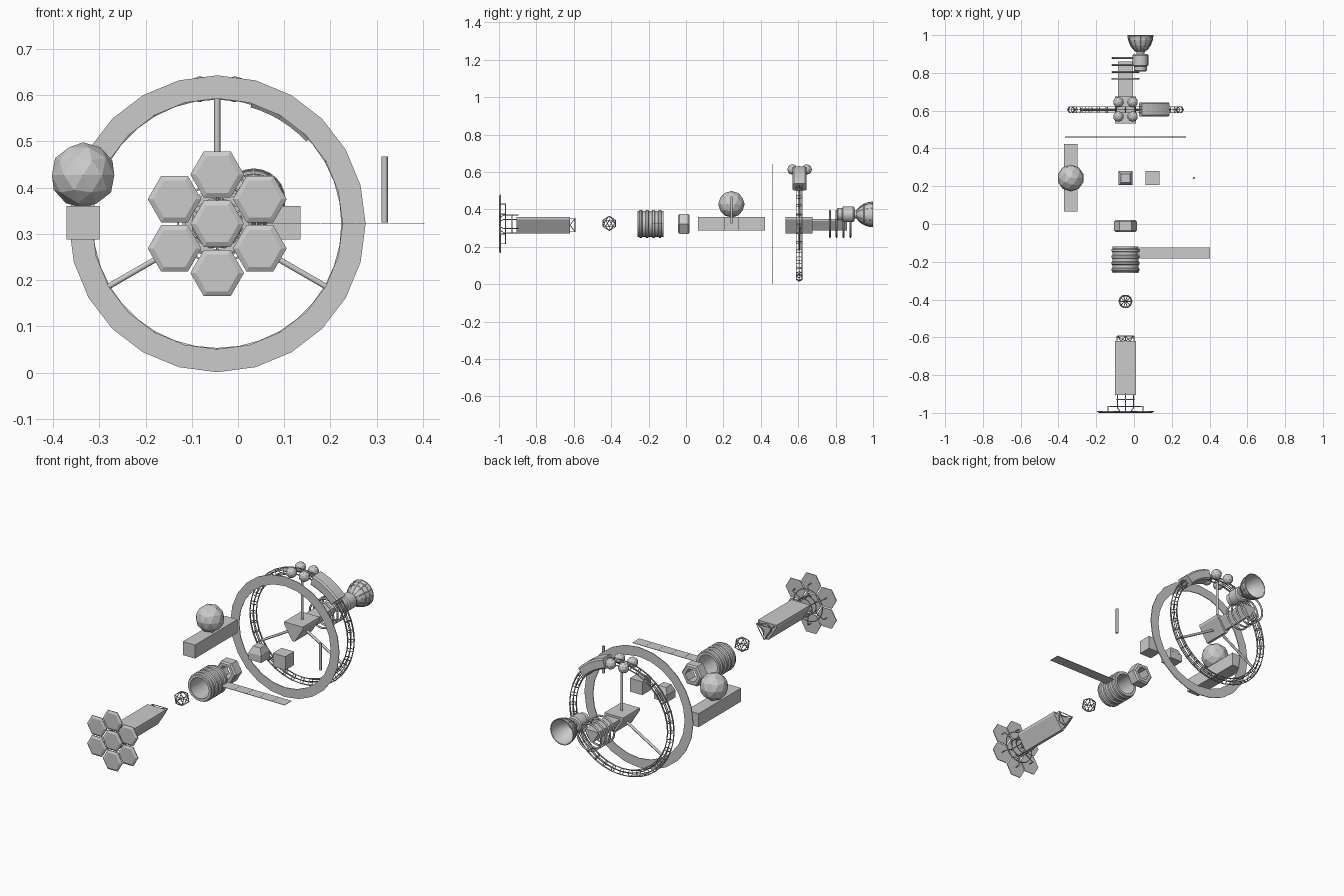
import bpy, bmesh, math
from mathutils import Vector, Matrix

if "Cube" in bpy.data.objects:
    bpy.data.objects.remove(bpy.data.objects["Cube"])
CX, CZ = -0.045, 0.322
TAU = math.tau


def add(name, bm, smooth=False):
    bmesh.ops.recalc_face_normals(bm, faces=bm.faces)
    me = bpy.data.meshes.new(name)
    bm.to_mesh(me)
    bm.free()
    ob = bpy.data.objects.new(name, me)
    bpy.context.collection.objects.link(ob)
    if smooth:
        bpy.ops.object.select_all(action='DESELECT')
        ob.select_set(True)
        bpy.context.view_layer.objects.active = ob
        bpy.ops.object.shade_smooth_by_angle(angle=math.radians(35))
    return ob


def box(name, x0, x1, y0, y1, z0, z1):
    bm = bmesh.new()
    bmesh.ops.create_cube(bm, size=1)
    bmesh.ops.scale(bm, vec=(x1 - x0, y1 - y0, z1 - z0), verts=bm.verts)
    bmesh.ops.translate(bm, vec=((x0 + x1) / 2, (y0 + y1) / 2, (z0 + z1) / 2), verts=bm.verts)
    return add(name, bm)


def lathe(name, prof, n, cx=CX, cz=CZ, closed=True, cap=False, off=0.0, smooth=False):
    """Turn a (radius, y) profile about an axis along y."""
    bm = bmesh.new()
    rows = [[bm.verts.new((cx + r * math.cos(off + TAU * k / n), y, cz + r * math.sin(off + TAU * k / n)))
             for k in range(n)] for r, y in prof]
    pairs = list(zip(rows, rows[1:])) + ([(rows[-1], rows[0])] if closed else [])
    for a, b in pairs:
        for k in range(n):
            j = (k + 1) % n
            bm.faces.new((a[k], a[j], b[j], b[k]))
    if cap:
        bm.faces.new(rows[0])
        bm.faces.new(rows[-1])
    return add(name, bm, smooth)


def rods(name, paths, r, cyclic=False):
    cu = bpy.data.curves.new(name, 'CURVE')
    cu.dimensions = '3D'
    cu.bevel_depth, cu.bevel_resolution, cu.use_fill_caps = r, 1, True
    for path in paths:
        sp = cu.splines.new('POLY')
        sp.points.add(len(path) - 1)
        for p, c in zip(sp.points, path):
            p.co = (*c, 1)
        sp.use_cyclic_u = cyclic
    ob = bpy.data.objects.new(name, cu)
    bpy.context.collection.objects.link(ob)
    bpy.ops.object.select_all(action='DESELECT')
    ob.select_set(True)
    bpy.context.view_layer.objects.active = ob
    bpy.ops.object.convert(target='MESH')
    return ob


def pol(r, a, y):
    return (CX + r * math.cos(a), y, CZ + r * math.sin(a))


def hoop(r, y, n=24):
    return [pol(r, TAU * k / n, y) for k in range(n)]


TRI = [(-.055, .038), (.055, .038), (.055, .024), (.007, -.052), (-.007, -.052), (-.055, .024)]


def prism(name, y0, y1, s=1.0):
    bm = bmesh.new()
    a, b = [[bm.verts.new((CX + x * s, y, CZ + z * s)) for x, z in TRI] for y in (y0, y1)]
    bm.faces.new(a)
    bm.faces.new(b)
    for k in range(6):
        j = (k + 1) % 6
        bm.faces.new((a[k], a[j], b[j], b[k]))
    return add(name, bm)


def sphere(name, r, loc, sub=2):
    bm = bmesh.new()
    bmesh.ops.create_icosphere(bm, subdivisions=sub, radius=r, matrix=Matrix.Translation(loc))
    return add(name, bm)


# front cluster of seven hexagonal plates
up = [math.pi / 6 + TAU * k / 6 for k in range(6)]
for i, c in enumerate([(CX, 0, CZ)] + [pol(.1065, a, 0) for a in up]):
    lathe(f"hex_plate_{i}", [(.058, -.99), (.058, -.994), (.046, -1.0)], 6, c[0], c[2], closed=False, cap=True)

# mounting frame behind the plates
rods("plate_arms", [[pol(.048, a, -.965), pol(.1065, a, -.965), pol(.1065, a, -.99)] for a in up], .0025)
rods("plate_cage", [[pol(.048, a, -.895), pol(.048, a, -.975), pol(.035, a, -.99)] for a in up], .0025)
rods("plate_hoops", [hoop(.048, -.965), hoop(.048, -.93), hoop(.085, -.965)], .0025, True)

# front triangular truss hull and open truss tip
prism("front_hull", -.905, -.62)
tri0 = [(CX + x, CZ + z) for x, z in ((-.045, .03), (.045, .03), (0, -.042))]
tip = []
for k in range(3):
    p, q = tri0[k], tri0[(k + 1) % 3]
    A, B, C, D = [Vector((v[0], y, v[1])) for v in (p, q) for y in (-.62, -.593)]
    M = (A + C) / 2
    tip += [[A, B], [B, D], [B, M], [M, D]]
rods("truss_tip", tip, .002)

# wire icosahedron node
bm = bmesh.new()
bmesh.ops.create_icosphere(bm, subdivisions=1, radius=.039, matrix=Matrix.Translation((CX, -.41, CZ + .003)))
edges = [[v.co.copy() for v in e.verts] for e in bm.edges]
bm.free()
rods("wire_node", edges, .002)

# ribbed open tube with a segmented panel wing
prof = [(.055, -.26), (.069, -.26)]
for k in range(4):
    y = -.242 + k * .034
    prof += [(.069, y - .009), (.075, y - .005), (.075, y + .005), (.069, y + .009)]
prof += [(.069, -.12), (.055, -.12)]
lathe("ribbed_tube", prof, 24, smooth=True)
for k in range(5):
    x = .028 + k * .0752
    box(f"wing_panel_{k}", x, x + .0745, -.183, -.124, CZ - .001, CZ + .001)

# hexagonal collar
lathe("hex_collar", [(.036, -.042), (.053, -.042), (.061, -.034), (.061, .012), (.053, .02), (.036, .02)], 6)

# window block: square base with tapered top
box("window_base", -.083, -.008, .207, .28, .288, .325)
bm = bmesh.new()
bmesh.ops.create_cone(bm, cap_ends=True, segments=4, radius1=.052, radius2=.032, depth=.033,
                      matrix=Matrix.Translation((CX, .243, .342)) @ Matrix.Rotation(math.pi / 4, 4, 'Z'))
add("window_top", bm)

# loose modules: cube, long box with dome, mast
box("cube_module", .062, .135, .207, .28, .288, .36)
box("long_module", -.371, -.3, .065, .423, .288, .36)
sphere("dome", .071, (-.335, .243, .427))
rods("mast", [[(.317, .243, .325), (.317, .243, .468)]], .007)

# flat ring
lathe("flat_ring", [(.271, .459), (.321, .459), (.321, .463), (.271, .463)], 24)

# lattice ring (wireframe torus), hub and spokes
ring = lathe("lattice_ring", [(.289 + .018 * math.cos(TAU * k / 6), .605 + .018 * math.sin(TAU * k / 6))
                              for k in range(6)], 36)
wf = ring.modifiers.new("wire", 'WIREFRAME')
wf.thickness = .005
prism("hub_hull", .532, .675)
rods("spokes", [[pol(.02, a, .605), pol(.275, a, .605)] for a in
                (math.pi / 2, math.radians(210), math.radians(330))], .007)

# curved habitat on the ring
bm = bmesh.new()
sec = [(.262, -.03), (.27, -.037), (.31, -.037), (.318, -.03), (.318, .03), (.31, .037), (.27, .037), (.262, .03)]
rows = [[bm.verts.new(pol(r, math.radians(74 - 5.2 * k), .607 + d)) for r, d in sec] for k in range(7)]
for a, b in zip(rows, rows[1:]):
    for k in range(8):
        j = (k + 1) % 8
        bm.faces.new((a[k], a[j], b[j], b[k]))
bm.faces.new(rows[0])
bm.faces.new(rows[-1])
add("curved_habitat", bm)

# four tanks at the top of the ring
for i, (sx, sy) in enumerate(((-1, -1), (-1, 1), (1, -1), (1, 1))):
    sphere(f"ball_tank_{i}", .028, (CX + sx * .038, .607 + sy * .038, .613))

# rear boom with coils
prism("rear_boom", .675, .86, .7)
rods("coil_rings", [hoop(.07, y) for y in (.769, .805, .842, .879)], .005, True)

# engine: tank, throat, hollow ribbed bell
EX, EZ = .034, .373
lathe("engine_tank", [(.03, .808), (.034, .812), (.034, .835), (.042, .84), (.042, .893), (.035, .9)],
      16, EX, EZ, closed=False, cap=True, smooth=True)
bell = [(.022, .9), (.022, .912), (.042, .93), (.056, .952), (.064, .975), (.067, .998)]
lathe("engine_bell", bell + [(r - .003, y) for r, y in reversed(bell)], 24, EX, EZ, smooth=True)
rods("bell_ribs", [[(EX + r * math.cos(TAU * k / 12), y, EZ + r * math.sin(TAU * k / 12)) for r, y in bell[1:]]
                   for k in range(12)], .002)
rods("bell_bands", [[(EX + r * math.cos(TAU * k / 24), y, EZ + r * math.sin(TAU * k / 24)) for k in range(24)]
                    for r, y in bell[3:]], .002, True)
